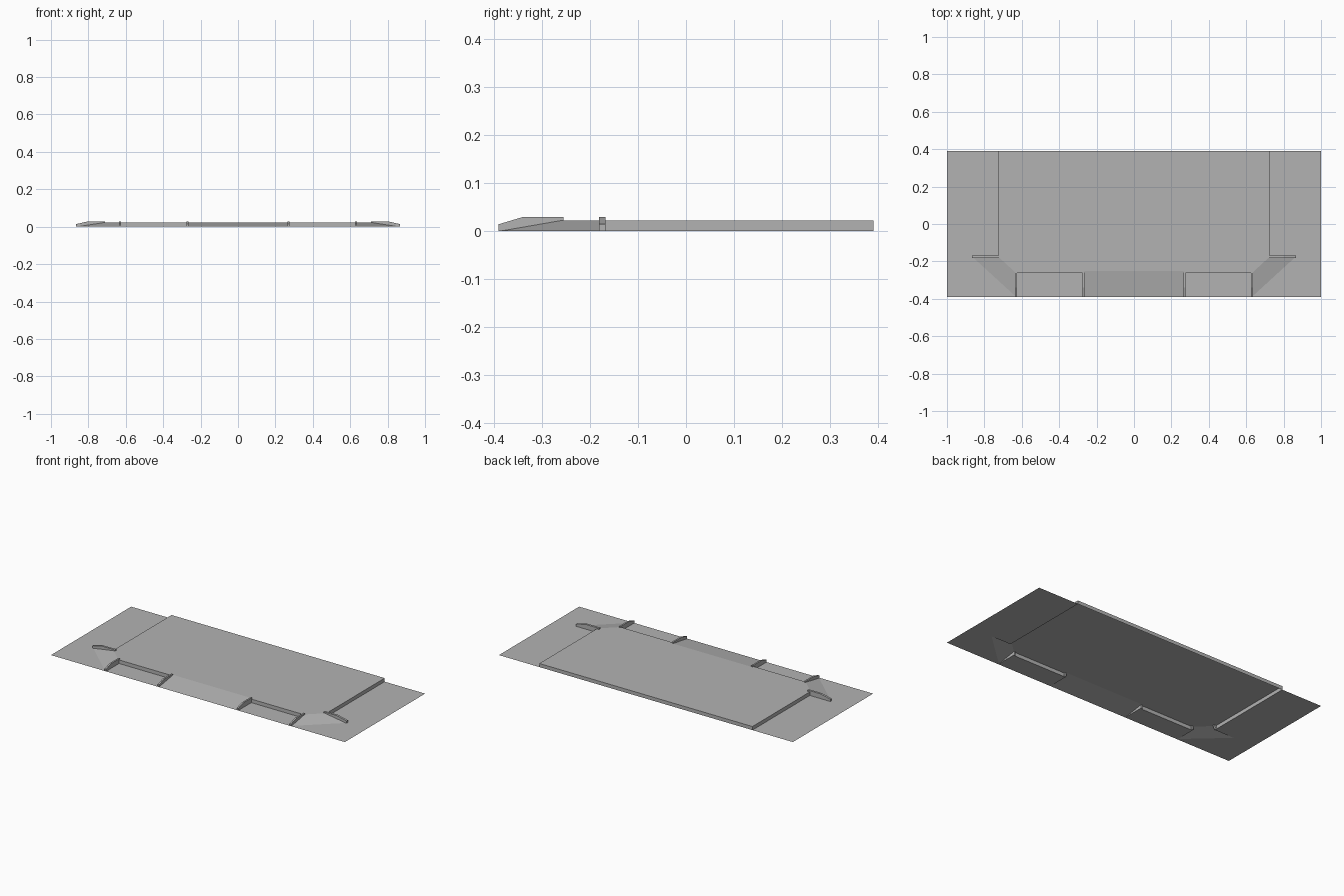
import bpy
import bmesh
from mathutils import Vector

cube = bpy.data.objects.get("Cube")
if cube:
    bpy.data.objects.remove(cube, do_unlink=True)

grey = bpy.data.materials.new("concrete grey")
grey.use_nodes = True
colour = (0.45, 0.45, 0.45, 1)
grey.diffuse_color = colour
grey.node_tree.nodes["Principled BSDF"].inputs["Base Color"].default_value = colour

# Shared levels and outlines
DECK, CURB = 0.022, 0.029
FRONT, BACK, SIDE = -0.39, 0.39, 1.0
RECESS, RAMP_TOP, SHOULDER = -0.263, -0.252, -0.175
IN, OUT, EDGE, FOOT = 0.27, 0.63, 0.725, 0.865


def finish(name, bm):
    """Turn a half model into an object mirrored across x."""
    mesh = bpy.data.meshes.new(name)
    bm.to_mesh(mesh)
    bm.free()
    mesh.materials.append(grey)
    obj = bpy.data.objects.new(name, mesh)
    bpy.context.collection.objects.link(obj)
    mirror = obj.modifiers.new("Mirror", 'MIRROR')
    mirror.merge_threshold = 0.0001
    return obj


def sheet(name, *faces):
    bm = bmesh.new()
    for points in faces:
        bm.faces.new([bm.verts.new(p) for p in points])
    bmesh.ops.remove_doubles(bm, verts=bm.verts, dist=0.0001)
    return finish(name, bm)


def level(points, z):
    return [(x, y, z) for x, y in points]


def wall(a, b):
    return [(*a, 0), (*b, 0), (*b, DECK), (*a, DECK)]


def curb(name, profile, thickness):
    """Extrude a flat side profile into a solid curb."""
    bm = bmesh.new()
    face = bm.faces.new([bm.verts.new(p) for p in profile])
    out = bmesh.ops.extrude_face_region(bm, geom=[face])
    verts = [g for g in out["geom"] if isinstance(g, bmesh.types.BMVert)]
    bmesh.ops.translate(bm, verts=verts, vec=Vector(thickness))
    bmesh.ops.recalc_face_normals(bm, faces=bm.faces)
    return finish(name, bm)


# Ground beside the deck, at the corners and in the front recesses
sheet("ground",
      level([(EDGE, SHOULDER), (FOOT, SHOULDER), (SIDE, SHOULDER),
             (SIDE, BACK), (EDGE, BACK)], 0),
      level([(OUT, FRONT), (SIDE, FRONT), (SIDE, SHOULDER), (FOOT, SHOULDER)], 0),
      level([(IN, FRONT), (OUT, FRONT), (OUT, RECESS), (IN, RECESS)], 0))

# Raised deck with its upright edges, open underneath
sheet("deck",
      level([(0, RAMP_TOP), (IN, RAMP_TOP), (IN, RECESS), (OUT, RECESS),
             (EDGE, SHOULDER), (EDGE, BACK), (0, BACK)], DECK),
      wall((IN, RECESS), (OUT, RECESS)),
      wall((EDGE, SHOULDER), (EDGE, BACK)),
      wall((EDGE, BACK), (0, BACK)))

# Ramps
sheet("front_ramp", [(0, FRONT, 0), (IN, FRONT, 0),
                     (IN, RAMP_TOP, DECK), (0, RAMP_TOP, DECK)])
sheet("corner_ramp", [(OUT, FRONT, 0), (FOOT, SHOULDER, 0),
                      (EDGE, SHOULDER, DECK), (OUT, RECESS, DECK)])

# Curbs with a sloped nose, flanking each ramp
for name, x in (("inner_curb", IN), ("outer_curb", OUT)):
    side = [(FRONT, 0), (FRONT, 0.014), (-0.34, CURB), (-0.255, CURB), (-0.255, 0)]
    curb(name, [(x - 0.005, y, z) for y, z in side], (0.01, 0, 0))

side = [(FOOT, 0), (FOOT, 0.014), (0.80, CURB), (0.71, CURB), (0.71, DECK), (EDGE, 0)]
curb("side_curb", [(x, -0.181, z) for x, z in side], (0, 0.013, 0))
